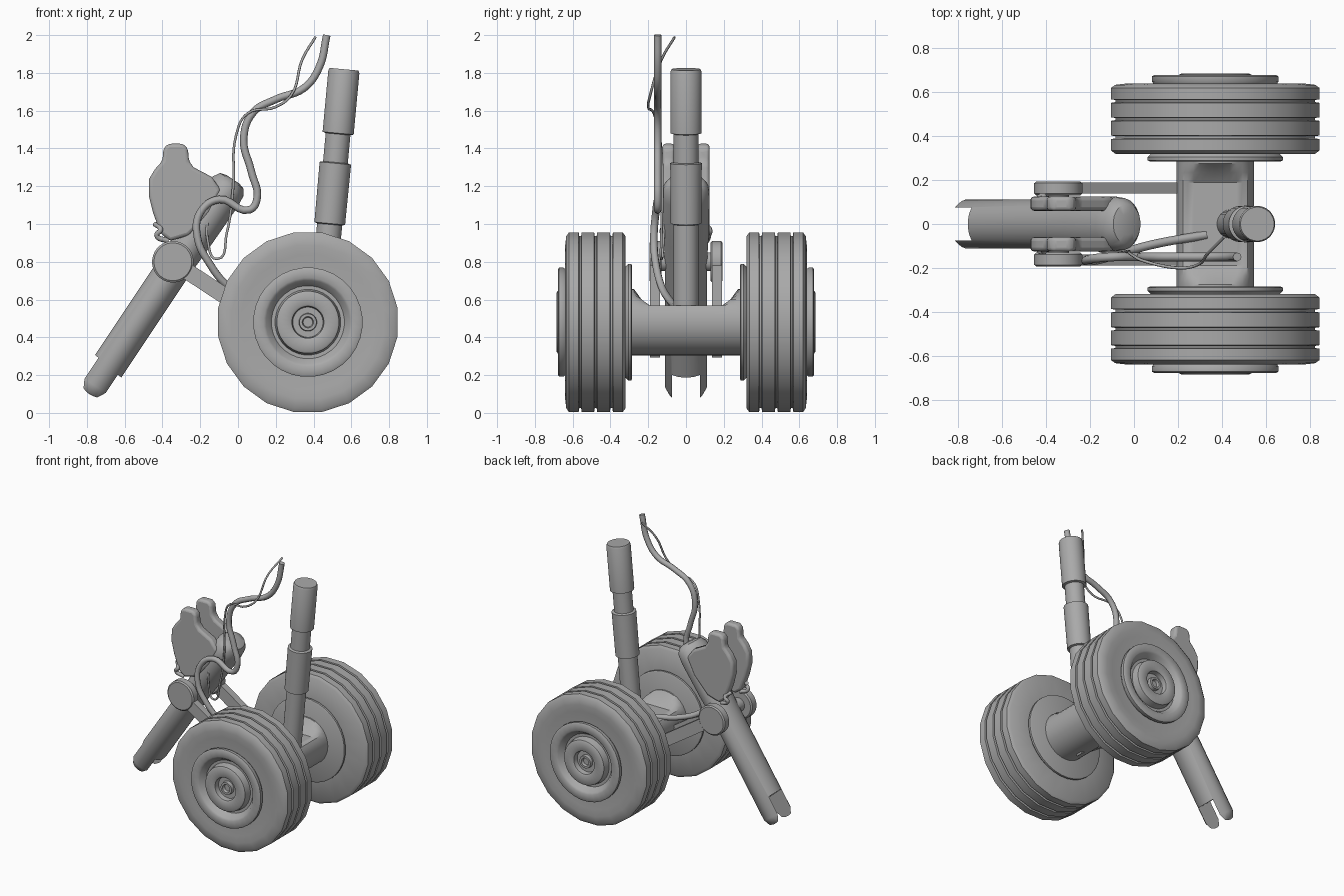
import bpy, bmesh, math
from mathutils import Vector

if "Cube" in bpy.data.objects:
    bpy.data.objects.remove(bpy.data.objects["Cube"])

grey = bpy.data.materials.new("plain_grey")
grey.use_nodes = True
grey.diffuse_color = (0.4, 0.4, 0.4, 1)
grey.node_tree.nodes["Principled BSDF"].inputs["Base Color"].default_value = (0.4, 0.4, 0.4, 1)


def finish(name, bm, angle=35):
    bmesh.ops.recalc_face_normals(bm, faces=bm.faces)
    mesh = bpy.data.meshes.new(name)
    bm.to_mesh(mesh)
    bm.free()
    obj = bpy.data.objects.new(name, mesh)
    bpy.context.collection.objects.link(obj)
    mesh.materials.append(grey)
    smooth(obj, angle)
    return obj


def smooth(obj, angle=35):
    bpy.ops.object.select_all(action='DESELECT')
    obj.select_set(True)
    bpy.context.view_layer.objects.active = obj
    bpy.ops.object.shade_smooth_by_angle(angle=math.radians(angle))


def loft(bm, rings):
    loops = [[bm.verts.new(p) for p in ring] for ring in rings]
    n = len(loops[0])
    for a, b in zip(loops, loops[1:]):
        for i in range(n):
            bm.faces.new((a[i], a[(i + 1) % n], b[(i + 1) % n], b[i]))
    bm.faces.new(loops[0])
    bm.faces.new(loops[-1])


def lathe(name, profile, origin, axis, sides=32, squash=1.0, angle=35):
    """Turn (radius, height) pairs about an axis; squash widens across it."""
    rot = Vector(axis).to_track_quat('Z', 'Y')
    turn = [2 * math.pi * (i + 0.5) / sides for i in range(sides)]
    bm = bmesh.new()
    loft(bm, [[Vector(origin) + rot @ Vector((r * squash * math.cos(t), r * math.sin(t), h))
               for t in turn] for r, h in profile])
    return finish(name, bm, angle)


def plate(name, outline, y0, y1, bevel=0.0):
    """Extrude an xz outline between two depths."""
    bm = bmesh.new()
    loft(bm, [[(x, y, z) for x, z in outline] for y in (y0, y1)])
    obj = finish(name, bm)
    if bevel:
        mod = obj.modifiers.new("soft_edge", 'BEVEL')
        mod.width, mod.segments = bevel, 3
        bpy.ops.object.modifier_apply(modifier=mod.name)
        smooth(obj, 50)
    return obj


def hose(name, points, radius):
    curve = bpy.data.curves.new(name, 'CURVE')
    curve.dimensions = '3D'
    curve.bevel_depth, curve.bevel_resolution = radius, 2
    curve.resolution_u, curve.use_fill_caps = 6, True
    spline = curve.splines.new('BEZIER')
    spline.bezier_points.add(len(points) - 1)
    for bp, p in zip(spline.bezier_points, points):
        bp.co = p
        bp.handle_left_type = bp.handle_right_type = 'AUTO'
    obj = bpy.data.objects.new(name, curve)
    bpy.context.collection.objects.link(obj)
    curve.materials.append(grey)


# Wheels: ribbed tyre, inner flange and dished hub on each side
HUB = Vector((0.37, 0, 0.48))
R = 0.481
tread = [(0.27, 0.32), (R - 0.02, 0.32), (R, 0.335)]
for groove in (0.395, 0.478, 0.56):
    tread += [(R, groove - 0.008), (R - 0.02, groove - 0.005),
              (R - 0.02, groove + 0.005), (R, groove + 0.008)]
tread += [(R, 0.62), (R - 0.02, 0.634), (0.41, 0.64), (0.36, 0.635), (0.27, 0.63)]
rim = [(0.15, 0.6), (0.28, 0.635), (0.29, 0.65), (0.29, 0.672), (0.28, 0.678), (0.235, 0.678),
       (0.222, 0.67), (0.19, 0.625), (0.175, 0.625), (0.165, 0.68), (0.155, 0.686),
       (0.095, 0.686), (0.085, 0.68), (0.08, 0.645), (0.048, 0.645), (0.045, 0.67),
       (0.03, 0.67), (0.025, 0.65)]
for side, s in (("right", -1), ("left", 1)):
    axis = (0, s, 0)
    lathe(side + "_tyre", tread, HUB, axis, 20, angle=40)
    lathe(side + "_hub", rim, HUB, axis)
    lathe(side + "_inner_flange", [(0.3, 0.285), (0.31, 0.29), (0.31, 0.305), (0.29, 0.325)], HUB, axis)

# Axle with the top scooped out between the wheels
bm = bmesh.new()
turn = [2 * math.pi * i / 32 for i in range(32)]
stations = [(0.3, 0.66), (0.275, 0.655), (0.235, 0.6), (0.19, 0.568)]
stations += [(-y, z) for y, z in reversed(stations)]
loft(bm, [[(HUB.x + 0.176 * math.cos(t), y, min(top, HUB.z + 0.176 * math.sin(t)))
           for t in turn] for y, top in stations])
finish("axle", bm)

# Telescopic strut, leaning slightly outward
lathe("strut", [(0.067, 0), (0.067, 0.51), (0.082, 0.515), (0.084, 0.835), (0.066, 0.84),
                (0.066, 0.99), (0.083, 0.995), (0.083, 1.32), (0.077, 1.335)],
      (0.438, 0, 0.49), (0.093, 0, 1))

# Slanting link tube with a forked foot
foot = Vector((-0.79, 0, 0.093))
along = Vector((0.555, 0, 0.832)).normalized()
across = Vector((along.z, 0, -along.x))
tube = lathe("link_tube", [(0.05, 0), (0.075, 0.015), (0.092, 0.06), (0.092, 0.85), (0.098, 1.0),
                           (0.103, 1.26), (0.097, 1.33), (0.075, 1.365), (0.04, 1.375)],
             foot, along, 24, 1.22, 50)
corners = [foot + along * a + across * b
           for a, b in ((-0.1, -0.2), (0.21, -0.2), (0.16, 0.2), (-0.1, 0.2))]
cutter = plate("slot_cutter", [(c.x, c.z) for c in corners], -0.075, 0.075)
cutter.hide_render = True
slot = tube.modifiers.new("slot", 'BOOLEAN')
slot.operation, slot.object, slot.solver = 'DIFFERENCE', cutter, 'EXACT'
bpy.context.view_layer.objects.active = tube
bpy.ops.object.modifier_apply(modifier=slot.name)
bpy.data.objects.remove(cutter)
smooth(tube, 40)

# Cheek plates with rounded lugs, pivot discs, side bars and clips
cheek = [(-0.37, 1.425), (-0.29, 1.425), (-0.265, 1.40), (-0.26, 1.335), (-0.235, 1.30), (-0.14, 1.25),
         (-0.09, 1.18), (-0.15, 1.06), (-0.26, 0.94), (-0.36, 0.91), (-0.41, 0.95), (-0.45, 1.06),
         (-0.472, 1.15), (-0.47, 1.24), (-0.44, 1.29), (-0.40, 1.335), (-0.395, 1.40)]
pivot = Vector((-0.345, 0, 0.80))
bar_end = Vector((0.37, 0, 0.33))
run = (bar_end - pivot).normalized()
wide = Vector((-run.z, 0, run.x)) * 0.043
for side, s in (("right", -1), ("left", 1)):
    plate(side + "_cheek", cheek, s * 0.06, s * 0.125, 0.018)
    lathe(side + "_pivot_disc", [(0.1, 0.13), (0.11, 0.138), (0.11, 0.186), (0.1, 0.194)],
          pivot, (0, s, 0))
    ends = (pivot + wide, bar_end + wide, bar_end - wide, pivot - wide)
    plate(side + "_side_bar", [(p.x, p.z) for p in ends], s * 0.138, s * 0.19)
    hose(side + "_clip", [(-0.44, s * 0.09, 1.0), (-0.41, s * 0.125, 0.97),
                          (-0.43, s * 0.12, 0.94), (-0.37, s * 0.11, 0.91)], 0.014)
lathe("pivot_pin", [(0.05, -0.15), (0.05, 0.15)], pivot, (0, 1, 0), 20)

# Thick and thin hoses
hose("thick_hose", [(0.47, -0.15, 2.0), (0.43, -0.15, 1.83), (0.35, -0.15, 1.72), (0.2, -0.15, 1.66),
                    (0.08, -0.15, 1.59), (0.03, -0.15, 1.45), (0.07, -0.15, 1.28),
                    (0.10, -0.15, 1.13), (0.06, -0.15, 1.075), (-0.1, -0.15, 1.13),
                    (-0.2, -0.16, 1.06), (-0.215, -0.17, 0.93), (-0.15, -0.16, 0.79),
                    (-0.05, -0.13, 0.67), (0.1, -0.09, 0.6), (0.33, -0.05, 0.56)], 0.02)
hose("thin_hose", [(0.41, -0.06, 1.99), (0.34, -0.13, 1.87), (0.28, -0.19, 1.68), (0.2, -0.2, 1.62),
                   (0.05, -0.17, 1.585), (-0.01, -0.14, 1.47), (-0.025, -0.125, 1.2),
                   (-0.06, -0.13, 0.95), (-0.11, -0.13, 0.815), (-0.16, -0.12, 0.91),
                   (-0.15, -0.11, 1.1), (-0.14, -0.1, 1.24)], 0.007)
